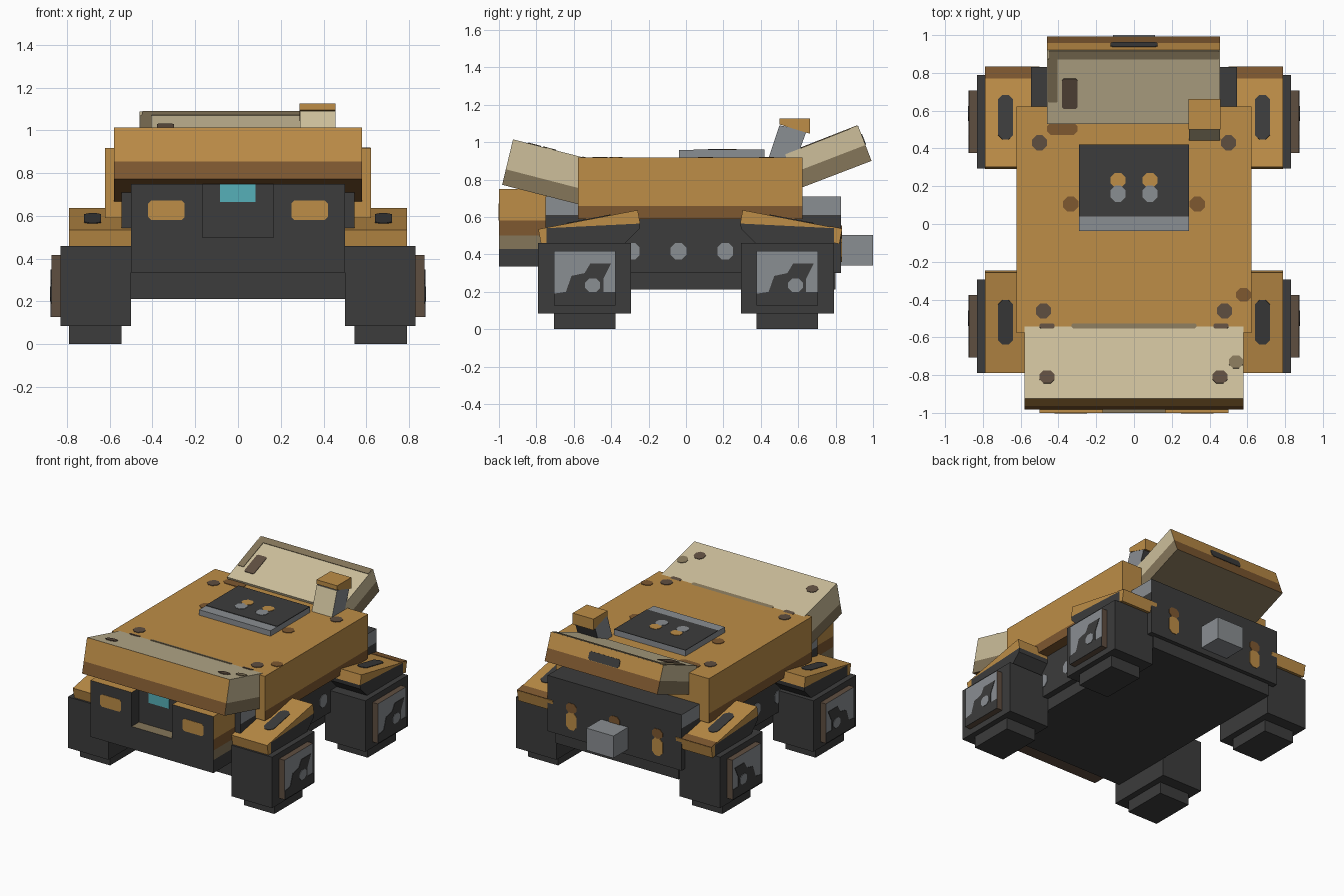
import bpy, bmesh, math
from mathutils import Vector

if "Cube" in bpy.data.objects:
    bpy.data.objects.remove(bpy.data.objects["Cube"])


def material(name, hex_code):
    channels = [int(hex_code[i:i + 2], 16) / 255 for i in (0, 2, 4)]
    colour = [c / 12.92 if c < 0.04045 else ((c + 0.055) / 1.055) ** 2.4 for c in channels] + [1]
    m = bpy.data.materials.new(name)
    m.use_nodes = True
    m.diffuse_color = colour
    m.node_tree.nodes["Principled BSDF"].inputs["Base Color"].default_value = colour
    return m


ORANGE = material("ochre orange", "BD8D47")
BROWN = material("rust brown", "7E5830")
TAN = material("pale tan", "CDBF9B")
DARK_TAN = material("dark tan", "85765A")
DARK = material("charcoal", "3C3C3C")
GREY = material("steel grey", "8A8E92")
UMBER = material("umber", "5F4E40")
CYAN = material("cyan glass", "56B0B9")


def solid(name, pts, lo, hi, axis, mat):
    """Extrude a flat outline along one axis."""
    place = {"x": lambda a, b, h: (h, a, b),
             "y": lambda a, b, h: (a, h, b),
             "z": lambda a, b, h: (a, b, h)}[axis]
    bm = bmesh.new()
    rings = [[bm.verts.new(place(a, b, h)) for a, b in pts] for h in (lo, hi)]
    bm.faces.new(rings[0])
    bm.faces.new(rings[1])
    n = len(pts)
    for i in range(n):
        j = (i + 1) % n
        bm.faces.new((rings[0][i], rings[0][j], rings[1][j], rings[1][i]))
    bmesh.ops.recalc_face_normals(bm, faces=bm.faces)
    mesh = bpy.data.meshes.new(name)
    bm.to_mesh(mesh)
    bm.free()
    mesh.materials.append(mat)
    ob = bpy.data.objects.new(name, mesh)
    bpy.context.collection.objects.link(ob)
    return ob


def box(name, x, y, z, mat):
    return solid(name, [(y[0], z[0]), (y[1], z[0]), (y[1], z[1]), (y[0], z[1])], *sorted(x), "x", mat)


def paint(ob, mat, rule, cut=None):
    """Colour faces by a rule on (normal, centre), after an optional planar cut."""
    bm = bmesh.new()
    bm.from_mesh(ob.data)
    if cut:
        bmesh.ops.bisect_plane(bm, geom=bm.verts[:] + bm.edges[:] + bm.faces[:],
                               plane_co=cut[0], plane_no=cut[1])
    bm.normal_update()
    ob.data.materials.append(mat)
    slot = len(ob.data.materials) - 1
    for f in bm.faces:
        if rule(f.normal, f.calc_center_median()):
            f.material_index = slot
    bm.to_mesh(ob.data)
    bm.free()


def decal(name, x, y, z, w, l, mat, pitch=0.0, corner=0.3):
    """Thin plate with clipped corners lying on an upward surface."""
    c = min(w, l) * corner
    a, b = w / 2, l / 2
    pts = [(a, b - c), (a - c, b), (c - a, b), (-a, b - c),
           (-a, c - b), (c - a, -b), (a - c, -b), (a, c - b)]
    ob = solid(name, pts, -0.004, 0.004, "z", mat)
    ob.location = (x, y, z)
    ob.rotation_euler.x = pitch
    return ob


# Hull with a darker lower band on its flanks
hull = box("hull", (-0.622, 0.622), (-0.577, 0.622), (0.59, 0.917), ORANGE)
paint(hull, BROWN, lambda n, c: n.z < -0.9 or (abs(n.x) > 0.9 and c.z < 0.66),
      ((0, 0, 0.66), (0, 0, 1)))

# Dark body, chassis and side vents
body = box("body", (-0.545, 0.545), (-0.75, 0.83), (0.3, 0.71), DARK)
paint(body, GREY, lambda n, c: abs(n.x) > 0.9 and c.z > 0.61, ((0, 0, 0.61), (0, 0, 1)))
box("chassis", (-0.5, 0.5), (-0.75, 0.8), (0.212, 0.3), DARK)
for s in (1, -1):
    for y in (-0.29, -0.04, 0.21):
        vent = decal("side_vent", s * 0.545, y, 0.417, 0.09, 0.085, GREY)
        vent.rotation_euler.y = s * math.pi / 2

# Front cab with a recessed centre and painted flanks
cab_parts = [box("cab_lower", (-0.5, 0.5), (-1, -0.7), (0.335, 0.5), DARK),
             box("cab_centre", (-0.17, 0.17), (-0.915, -0.7), (0.5, 0.75), DARK)]
for s in (1, -1):
    cab_parts.append(box("cab_pillar", (s * 0.165, s * 0.5), (-1, -0.7), (0.5, 0.75), DARK))
for part in cab_parts:
    side = lambda n, c: abs(n.x) > 0.9 and abs(c.x) > 0.45
    paint(part, DARK_TAN, lambda n, c: (side(n, c) and 0.43 < c.z < 0.51) or (n.z > 0.9 and c.z < 0.6),
          ((0, 0, 0.43), (0, 0, 1)))
    paint(part, BROWN, lambda n, c: side(n, c) and 0.5 < c.z < 0.58, ((0, 0, 0.58), (0, 0, 1)))
    paint(part, ORANGE, lambda n, c: (side(n, c) and c.z > 0.58) or (n.z > 0.9 and c.z > 0.7))
    paint(part, UMBER, lambda n, c: n.z < -0.9)
box("front_window", (-0.085, 0.082), (-0.92, -0.912), (0.665, 0.75), CYAN)
for s in (1, -1):
    lamp = decal("front_lamp", s * 0.335, -1.0 + 0.002, 0.627, 0.17, 0.09, ORANGE, math.pi / 2, 0.15)

# Tilted front lid
front_up = Vector((0, 0.25, 0.968))
front_lid = solid("front_lid", [(-0.925, 1.015), (-0.983, 0.772), (-0.56, 0.664), (-0.505, 0.907)],
                  -0.58, 0.58, "x", ORANGE)
paint(front_lid, TAN, lambda n, c: abs(n.x) > 0.9 or n.z > 0.9, ((0, -0.963, 0.855), front_up))
below = lambda c: (c - Vector((0, -0.963, 0.855))).dot(front_up) < 0
paint(front_lid, DARK_TAN, lambda n, c: abs(n.x) > 0.9 and below(c))
paint(front_lid, BROWN, lambda n, c: n.z < -0.8 or (n.y < -0.8 and below(c)))
front_pitch = math.radians(-14.9)
for x, y, w, l, mat in ((-0.46, -0.81, 0.08, 0.07, UMBER), (0.455, -0.81, 0.08, 0.07, UMBER),
                        (0.54, -0.73, 0.075, 0.07, DARK_TAN), (0, -0.54, 0.66, 0.03, DARK_TAN),
                        (0.46, -0.54, 0.08, 0.03, UMBER), (-0.46, -0.54, 0.08, 0.03, UMBER)):
    decal("front_lid_mark", x, y, 1.015 - (y + 0.925) * 0.257, w, l, mat, front_pitch)

# Tilted rear lid
rear_up = Vector((0, -0.36, 0.933))
rear_lid = solid("rear_lid", [(0.92, 1.088), (0.992, 0.9), (0.6, 0.75), (0.53, 0.935)],
                 -0.46, 0.455, "x", ORANGE)
paint(rear_lid, TAN, lambda n, c: abs(n.x) > 0.9 or n.z > 0.8 or n.y < -0.8,
      ((0, 0.96, 0.985), rear_up))
under = lambda c: (c - Vector((0, 0.96, 0.985))).dot(rear_up) < 0
paint(rear_lid, DARK_TAN, lambda n, c: n.z < -0.8 or (abs(n.x) > 0.9 and under(c)))
paint(rear_lid, BROWN, lambda n, c: n.y > 0.8 and under(c))
rear_pitch = math.radians(21.4)
for x, y, w, l, mat in ((-0.34, 0.69, 0.08, 0.17, UMBER), (0, 0.895, 0.9, 0.05, DARK_TAN),
                        (-0.43, 0.76, 0.05, 0.25, DARK_TAN)):
    decal("rear_lid_mark", x, y, 0.935 + (y - 0.53) * 0.392, w, l, mat, rear_pitch, 0.1)
decal("rear_lid_slot", 0, 0.948, 1.015, 0.25, 0.06, DARK, math.radians(-69), 0.2)

# Leaning mast with a cap
mast = solid("mast", [(0.44, 0.91), (0.5, 1.09), (0.645, 1.06), (0.59, 0.91)], 0.29, 0.455, "x", GREY)
paint(mast, TAN, lambda n, c: n.y < -0.8)
paint(mast, DARK, lambda n, c: n.y > 0.8)
solid("mast_cap", [(0.5, 1.095), (0.5, 1.127), (0.663, 1.127), (0.663, 1.045)],
      0.288, 0.457, "x", ORANGE)

# Roof hatch with two split slots
box("roof_hatch", (-0.29, 0.29), (-0.037, 0.42), (0.915, 0.957), GREY)
box("hatch_plate", (-0.29, 0.29), (0.04, 0.42), (0.955, 0.961), DARK)
for s in (1, -1):
    decal("hatch_slot_front", s * 0.085, 0.16, 0.96, 0.08, 0.085, GREY)
    decal("hatch_slot_back", s * 0.085, 0.232, 0.96, 0.08, 0.075, ORANGE)
    # Roof rivets
    for x, y in ((0.5, 0.43), (0.48, -0.46), (0.335, 0.105)):
        decal("roof_rivet", s * x, y, 0.917, 0.08, 0.08, UMBER if y != 0.105 else BROWN)
decal("roof_scuff", -0.38, 0.505, 0.917, 0.16, 0.07, BROWN)
decal("roof_scuff", 0.58, -0.375, 0.917, 0.08, 0.07, BROWN)

# Rear hitch and slot lights
box("rear_hitch", (-0.11, 0.11), (0.82, 1.0), (0.34, 0.503), GREY)
for x in (-0.35, 0, 0.35):
    decal("rear_light_upper", x, 0.83, 0.52, 0.085, 0.07, BROWN, math.pi / 2)
    if x:
        decal("rear_light_lower", x, 0.83, 0.425, 0.085, 0.13, ORANGE, math.pi / 2)

# Wheel pods, feet, hubs and fenders at the four corners
for s in (1, -1):
    for end in (-1, 1):
        cy = end * 0.542
        box("wheel_pod", (s * 0.5, s * 0.83), (cy - 0.248, cy + 0.248), (0.085, 0.46), DARK)
        box("wheel_foot", (s * 0.545, s * 0.79), (cy - 0.165, cy + 0.165), (0, 0.085), DARK)
        hub = box("wheel_hub", (s * 0.83, s * 0.873), (cy - 0.165, cy + 0.165), (0.127, 0.417), UMBER)
        paint(hub, GREY, lambda n, c: abs(n.x) > 0.9)
        shade = [(-0.165, 0.127), (0.165, 0.127), (0.165, 0.2), (0.1, 0.2), (0.1, 0.27), (0.14, 0.35),
                 (0.03, 0.35), (0, 0.3), (-0.07, 0.285), (-0.1, 0.2), (-0.165, 0.19)]
        solid("hub_shade", [(cy + a, b) for a, b in shade], *sorted((s * 0.87, s * 0.876)), "x", DARK)
        spot = decal("hub_spot", s * 0.875, cy + 0.043, 0.235, 0.07, 0.08, GREY)
        spot.rotation_euler.y = s * math.pi / 2

        # Fender outlines run from the low outer end to the high inner end
        shift = 0.045 if end == 1 else 0
        fy = lambda d: end * d + shift
        cover = [(0.775, 0.455), (0.79, 0.535), (0.258, 0.637), (0.245, 0.565), (0.745, 0.54), (0.745, 0.462)]
        skirt = [(0.745, 0.455), (0.745, 0.54), (0.245, 0.565), (0.25, 0.535), (0.33, 0.455)]
        span = sorted((s * 0.5, s * 0.79))
        solid("fender_cover", [(fy(a), b) for a, b in cover], *span, "x", ORANGE)
        solid("fender_skirt", [(fy(a), b) for a, b in skirt], *span, "x", DARK)
        top = lambda d: 0.535 + (0.79 - d) * 0.192
        pitch = -end * math.radians(10.9)
        decal("fender_patch", s * 0.68, fy(0.52), top(0.52), 0.08, 0.24, DARK, pitch)
        if end == 1:
            decal("fender_tip", s * 0.667, fy(0.757), top(0.757), 0.245, 0.065, BROWN, pitch, 0)
